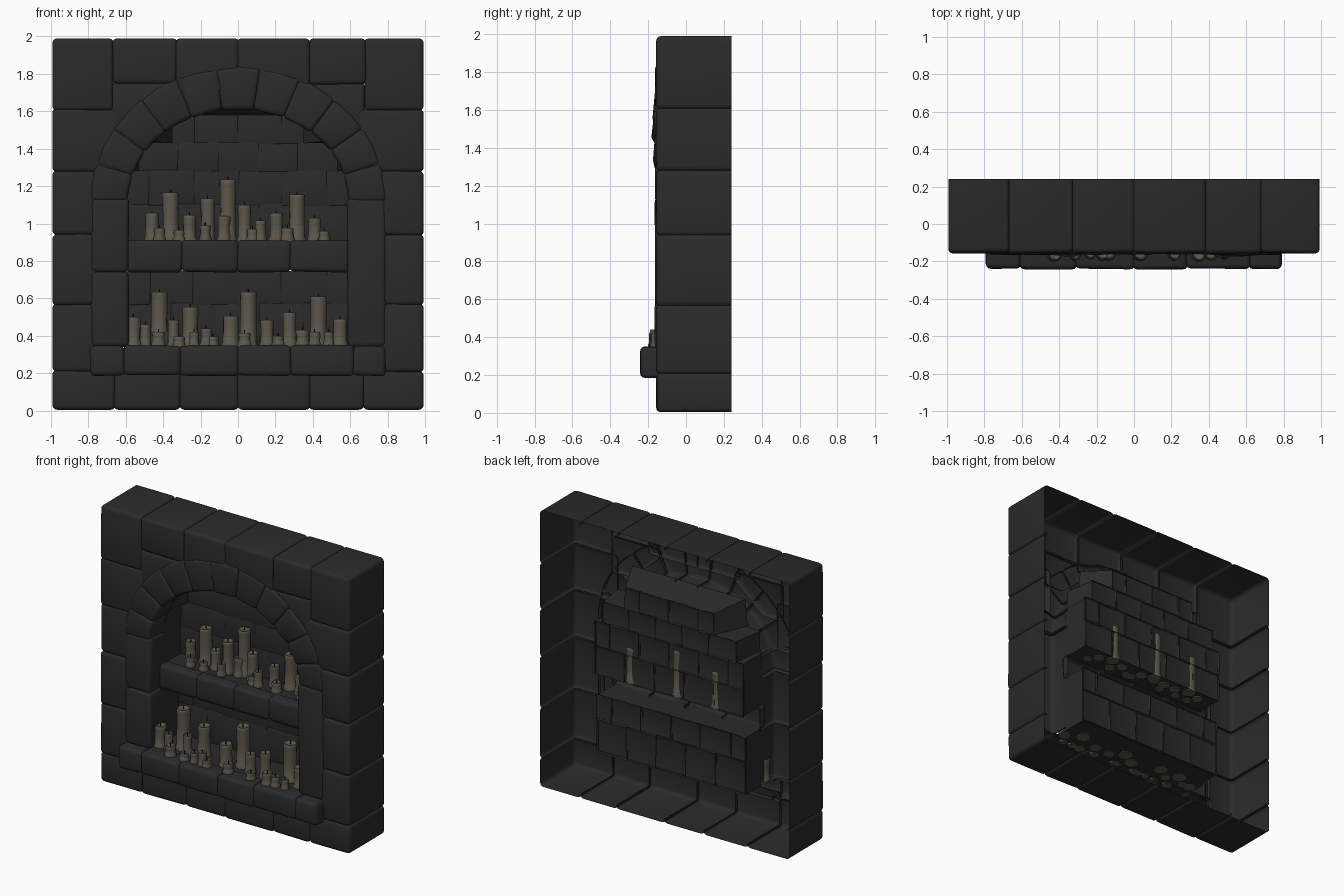
import bpy, bmesh, math, random

if "Cube" in bpy.data.objects:
    bpy.data.objects.remove(bpy.data.objects["Cube"])
random.seed(4)


def material(name, rgb):
    m = bpy.data.materials.new(name)
    m.diffuse_color = (*rgb, 1)
    m.use_nodes = True
    m.node_tree.nodes["Principled BSDF"].inputs["Base Color"].default_value = m.diffuse_color
    return m


STONE = material("dark stone", (0.0235, 0.0235, 0.024))
WAX = material("old wax", (0.110, 0.098, 0.075))
WICK = material("burnt wick", (0.015, 0.013, 0.012))


def finish(bm, name, mat, angle=40):
    me = bpy.data.meshes.new(name)
    bm.to_mesh(me)
    bm.free()
    ob = bpy.data.objects.new(name, me)
    bpy.context.collection.objects.link(ob)
    me.materials.append(mat)
    bpy.ops.object.select_all(action='DESELECT')
    ob.select_set(True)
    bpy.context.view_layer.objects.active = ob
    bpy.ops.object.shade_smooth_by_angle(angle=math.radians(angle))
    return ob


def stone(bm, outline, y0, y1, keep, bevel=0.026, jit=0.004):
    """Rounded block from a front outline, cut open at y1, keeping only visible faces."""
    t = bmesh.new()

    def j(v):
        return v + random.uniform(-jit, jit)
    front, back = [], []
    for x, z in outline:
        px = x if abs(x) > 0.97 else j(x)
        pz = z if z < 0.05 or z > 1.95 else j(z)
        front.append(t.verts.new((px, j(y0), pz)))
        back.append(t.verts.new((px, y1 + 0.08, pz)))
    t.faces.new(front)
    t.faces.new(back[::-1])
    n = len(front)
    for i in range(n):
        k = (i + 1) % n
        t.faces.new((front[k], front[i], back[i], back[k]))
    bmesh.ops.recalc_face_normals(t, faces=t.faces)
    # leave nearly flat outline joints (along curves) unbevelled
    sharp = [e for e in t.edges if e.calc_face_angle(0) > 0.4]
    bmesh.ops.bevel(t, geom=sharp, offset=bevel, segments=3, profile=0.5, affect='EDGES')
    bmesh.ops.bisect_plane(t, geom=t.verts[:] + t.edges[:] + t.faces[:],
                           plane_co=(0, y1, 0), plane_no=(0, 1, 0), clear_outer=True)
    drop = [f for f in t.faces if not keep(f.calc_center_median())]
    bmesh.ops.delete(t, geom=drop, context='FACES')
    me = bpy.data.meshes.new("tmp")
    t.to_mesh(me)
    t.free()
    bm.from_mesh(me)
    bpy.data.meshes.remove(me)


def rect(x0, x1, z0, z1, e=0.005):
    return [(x0 - e, z0 - e), (x1 + e, z0 - e), (x1 + e, z1 + e), (x0 - e, z1 + e)]


# outer wall: shell of large blocks, open at the back
FRONT = -0.155
W = 0.988
wall = bmesh.new()


def wall_keep(c):
    return c.y < FRONT + .04 or abs(c.x) > .955 or c.z > 1.95 or c.z < .04


blocks = [(-W, -.67, 1.61, 1.985), (.68, W, 1.61, 1.985),
          (-.67, -.33, 1.75, 1.985), (-.33, 0, 1.70, 1.985), (0, .38, 1.70, 1.985), (.38, .68, 1.75, 1.985)]
for z0, z1, w in [(1.28, 1.61, .64), (.94, 1.28, .75), (.57, .94, .75), (.21, .57, .75)]:
    blocks += [(-W, -w, z0, z1), (w, W, z0, z1)]
xs = [-W, -.66, -.31, 0, .38, .67, W]
blocks += [(a, b, .009, .21 if max(abs(a), abs(b)) > .9 else .25) for a, b in zip(xs, xs[1:])]
for b in blocks:
    stone(wall, rect(*b), FRONT, 0.24, wall_keep)
for s in (-1, 1):  # corner fillers above the arch
    stone(wall, [(s * .68, 1.49), (s * .52, 1.49), (s * .3, 1.68), (s * .3, 1.752), (s * .68, 1.752)],
          FRONT + .004, 0.24, wall_keep)
finish(wall, "outer_wall", STONE)

# arch ring of eleven wedge stones
CZ, N = 1.12, 11
arch = bmesh.new()


def ell(a, rx, rz):
    return rx * math.cos(a), CZ + rz * math.sin(a)


def inside(c):
    return (c.x / .62) ** 2 + ((c.z - CZ) / .52) ** 2 < 1


for i in range(N):
    a, b = math.pi * i / N - .007, math.pi * (i + 1) / N + .007
    m = (a + b) / 2
    stone(arch, [ell(t, .59, .49) for t in (a, m, b)] + [ell(t, .795, .72) for t in (b, m, a)],
          -.163, 0.0, lambda c: c.y < -.11 or inside(c))
finish(arch, "arch_stones", STONE)

# upright jambs below the arch
jambs = bmesh.new()
for b in [(-.785, -.59, .74, 1.13), (-.785, -.59, .345, .74), (.59, .785, .345, 1.13)]:
    stone(jambs, rect(*b), -.163, 0.0, lambda c: c.y < -.11 or abs(c.x) < .625)
finish(jambs, "jamb_stones", STONE)

# projecting ledge and recessed middle shelf
ledge = bmesh.new()
xs = [-.785, -.61, -.31, 0, .28, .62, .785]
for a, b in zip(xs, xs[1:]):
    stone(ledge, rect(a, b, .192, .343), -.24, -.12,
          lambda c: c.y < -.195 or c.z > .31 or c.z < .225 or abs(c.x) > .75)
finish(ledge, "front_ledge", STONE)
shelf = bmesh.new()
xs = [-.595, -.3, 0, .28, .595]
for a, b in zip(xs, xs[1:]):
    stone(shelf, rect(a, b, .745, .905), -.055, 0.02,
          lambda c: c.y < -.01 or c.z > .88 or c.z < .775)
finish(shelf, "middle_shelf", STONE)

# niche linings: side walls, stepped vault and floors
lining = bmesh.new()


def loft(p, q, y0, y1):
    a = [lining.verts.new((x, y0, z)) for x, z in p]
    b = [lining.verts.new((x, y1, z)) for x, z in q]
    for i in range(len(p) - 1):
        lining.faces.new((a[i], a[i + 1], b[i + 1], b[i]))


def mirrored(p):
    return p + [(-x, z) for x, z in reversed(p)]


loft(mirrored([(.585, .905), (.585, 1.28), (.57, 1.29), (.565, 1.43), (.47, 1.44), (.45, 1.63)]),
     mirrored([(.585, .905), (.585, 1.28), (.53, 1.28), (.53, 1.43), (.35, 1.43), (.35, 1.58)]), -.03, .19)
low = mirrored([(.585, .33), (.585, .742)])
loft(low, low, -.05, .165)
loft([(-.585, .905), (.585, .905)], [(-.585, .905), (.585, .905)], 0, .19)
loft([(-.585, .34), (.585, .34)], [(-.585, .34), (.585, .34)], -.14, .165)
finish(lining, "niche_lining", STONE, 25)

# brick rows of both niche back walls
bricks = bmesh.new()
rows = [(.905, 1.10, .59, .185), (1.10, 1.28, .59, .185), (1.28, 1.43, .53, .185), (1.43, 1.58, .35, .185),
        (.335, .57, .59, .16), (.57, .742, .59, .16)]
for r, (z0, z1, hw, y) in enumerate(rows):
    n = max(3, round(hw * 2 / .22))
    step = 2 * hw / n
    cuts = [-hw] + [-hw + step * (k + (.5 if r % 2 else 0)) for k in range(0 if r % 2 else 1, n)] + [hw]
    for a, b in zip(cuts, cuts[1:]):
        stone(bricks, rect(a, b, z0, z1), y, y + .03, lambda c: c.y < y + .01, 0.007, 0.003)
finish(bricks, "niche_bricks", STONE)

# candles: lathed wax bodies with melted feet, and wicks
wax, wicks = bmesh.new(), bmesh.new()


def lathe(bm, prof, x, y, n=10, wob=0.0):
    rings = []
    ph = random.random()
    for r, z in prof:
        rings.append([bm.verts.new((x + r * (1 + random.uniform(-wob, wob)) * math.cos(math.tau * (k + ph) / n),
                                    y + r * math.sin(math.tau * (k + ph) / n), z)) for k in range(n)])
    for a, b in zip(rings, rings[1:]):
        for k in range(n):
            bm.faces.new((a[k], a[(k + 1) % n], b[(k + 1) % n], b[k]))
    bm.faces.new(rings[0][::-1])
    bm.faces.new(rings[-1])


def candle(x, y, base, top, r):
    lathe(wax, [(r * 1.1, base - .012), (r * 1.2, base + .006), (r * 1.02, base + .02), (r * .97, (base + top) / 2),
                (r, top - .02), (r * 1.03, top - .008), (r * .9, top), (r * .7, top - .008)], x, y, wob=.06)
    lathe(wicks, [(.004, top - .01), (.003, top + .016)], x, y, 5)


# upper and lower groups: x, top height, radius
upper = [(-.46, 1.055, .035), (-.42, .975, .028), (-.36, 1.165, .043), (-.315, .965, .028), (-.26, 1.045, .035),
         (-.163, 1.135, .038), (-.175, .99, .028), (-.055, 1.235, .043), (-.075, 1.04, .034), (.035, 1.10, .036),
         (.077, .97, .03), (.12, 1.015, .03), (.205, 1.055, .035), (.265, .975, .033), (.315, 1.155, .043),
         (.41, 1.03, .035), (.46, .96, .028)]
lower = [(-.56, .50, .04), (-.495, .46, .028), (-.42, .635, .045), (-.425, .42, .035), (-.345, .485, .03),
         (-.315, .395, .03), (-.255, .555, .043), (-.235, .42, .025), (-.17, .44, .03), (-.135, .395, .03),
         (-.04, .505, .043), (.055, .635, .045), (.035, .415, .033), (.155, .485, .035), (.215, .40, .03),
         (.275, .525, .037), (.345, .43, .035), (.43, .61, .045), (.41, .42, .03), (.485, .42, .025), (.545, .49, .038)]
for x, top, r in upper:
    candle(x, .15 if top > 1.14 else .12 if top > 1.02 else .06, .91, top, r)
for x, top, r in lower:
    candle(x, -.02 if top > .54 else -.08 if top > .45 else -.16, .348, top, r)
finish(wax, "candles", WAX, 50)
finish(wicks, "candle_wicks", WICK)
